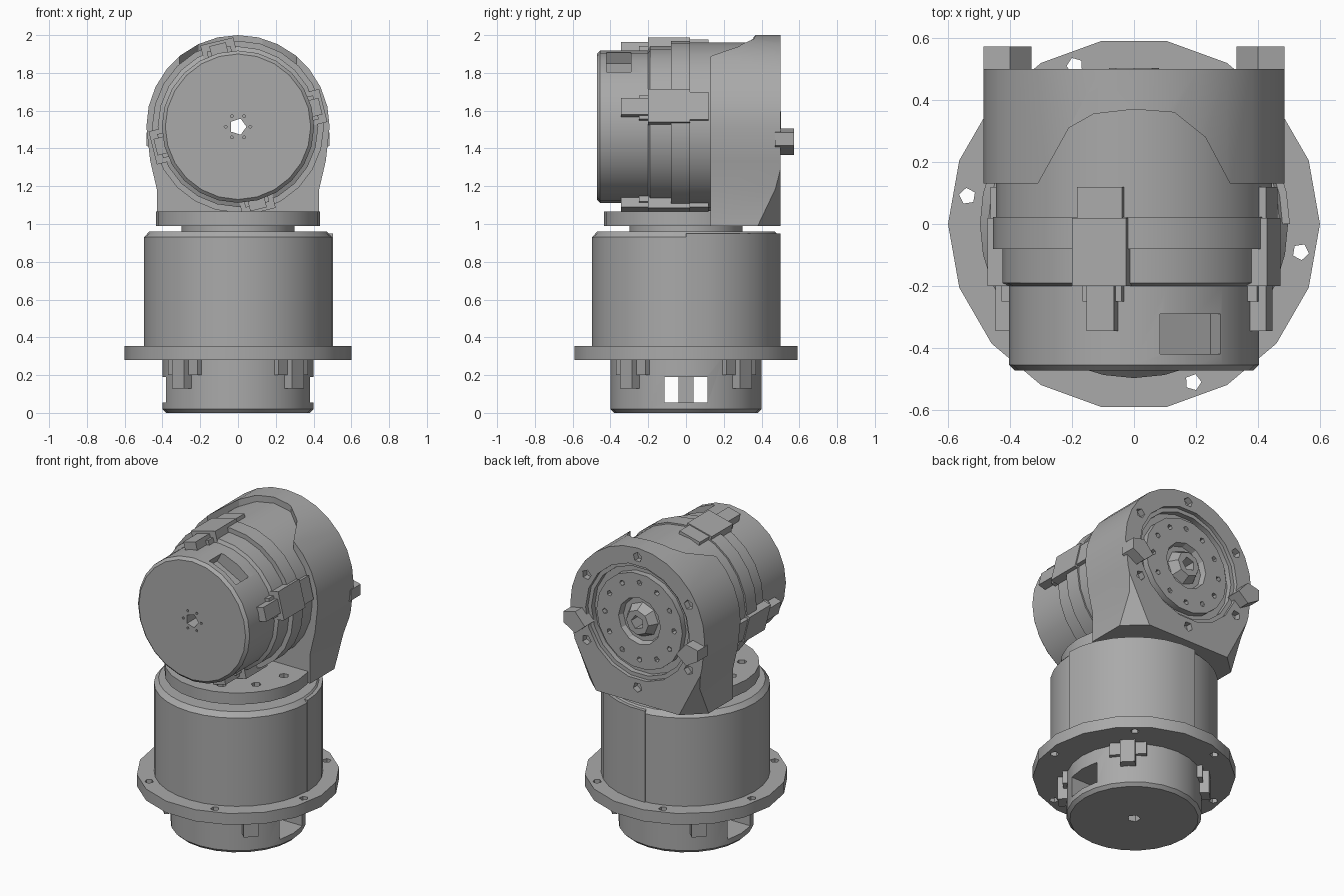
import bpy, bmesh
from math import cos, sin, pi, radians
from mathutils import Matrix, Vector

cube = bpy.data.objects.get("Cube")
if cube:
    bpy.data.objects.remove(cube)

grey = bpy.data.materials.new("machine grey")
grey.use_nodes = True
grey.diffuse_color = (0.4, 0.4, 0.4, 1)
grey.node_tree.nodes["Principled BSDF"].inputs["Base Color"].default_value = (0.4, 0.4, 0.4, 1)

UP = Matrix.Identity(4)                                   # lower axis: height runs along z
AXLE = Matrix.Translation((0, 0, 1.515)) @ Matrix.Rotation(-pi / 2, 4, 'X')  # height runs along y
parts = []


def finish(name, bm, matrix=UP, part=True):
    bmesh.ops.transform(bm, matrix=matrix, verts=bm.verts)
    bmesh.ops.recalc_face_normals(bm, faces=bm.faces)
    mesh = bpy.data.meshes.new(name)
    bm.to_mesh(mesh)
    bm.free()
    mesh.materials.append(grey)
    ob = bpy.data.objects.new(name, mesh)
    bpy.context.collection.objects.link(ob)
    if part:
        parts.append(ob)
    return ob


def add_lathe(bm, profile, sides, offset=(0, 0), turn=0.0):
    rings = [[bm.verts.new((offset[0] + r * cos(turn + 2 * pi * i / sides),
                            offset[1] + r * sin(turn + 2 * pi * i / sides), h))
              for i in range(sides)] for r, h in profile]
    for a, b in zip(rings, rings[1:]):
        for i in range(sides):
            j = (i + 1) % sides
            bm.faces.new((a[i], a[j], b[j], b[i]))
    bm.faces.new(rings[0][::-1])
    bm.faces.new(rings[-1])


def lathe(name, profile, sides, matrix=UP):
    bm = bmesh.new()
    add_lathe(bm, profile, sides)
    return finish(name, bm, matrix)


def add_prism(bm, points, low, high):
    bottom = [bm.verts.new((x, y, low)) for x, y in points]
    top = [bm.verts.new((x, y, high)) for x, y in points]
    bm.faces.new(bottom[::-1])
    bm.faces.new(top)
    for i in range(len(points)):
        j = (i + 1) % len(points)
        bm.faces.new((bottom[i], bottom[j], top[j], top[i]))


def add_block(bm, angle, inner, outer, width, low, high):
    """Box spanning a radial, tangential and axial range."""
    m = (Matrix.Rotation(radians(angle), 4, 'Z')
         @ Matrix.Translation(((inner + outer) / 2, 0, (low + high) / 2))
         @ Matrix.Diagonal((outer - inner, width, high - low, 1)))
    bmesh.ops.create_cube(bm, size=1, matrix=m)


def cut(target, bm, matrix=UP):
    cutter = finish("cutter", bm, matrix, part=False)
    cutter.hide_render = True
    mod = target.modifiers.new("cut", 'BOOLEAN')
    mod.object, mod.operation, mod.solver = cutter, 'DIFFERENCE', 'EXACT'
    bpy.context.view_layer.objects.active = target
    bpy.ops.object.modifier_apply(modifier=mod.name)
    bpy.data.objects.remove(cutter)


def drill(target, ring, count, radius, low, high, start=0.0, matrix=UP, sides=6):
    bm = bmesh.new()
    for k in range(count):
        a = radians(start) + 2 * pi * k / count
        add_lathe(bm, [(radius, low), (radius, high)], sides, (ring * cos(a), ring * sin(a)), a)
    cut(target, bm, matrix)


# Lower drive: end cap with see-through windows and a wiring hole
base_cap = lathe("base_cap", [(0.38, 0), (0.4, 0.02), (0.4, 0.3)], 24)
bm = bmesh.new()
add_block(bm, 0, -0.5, 0.5, 0.23, 0.055, 0.19)
cut(base_cap, bm)
drill(base_cap, 0, 1, 0.04, -0.1, 0.1, sides=5)
bm = bmesh.new()
add_block(bm, 0, 0.12, 0.2, 0.08, 0.04, 0.2)
finish("inner_post", bm)

# Lower drive: clamp lugs under the flange
for k in range(4):
    bm = bmesh.new()
    add_block(bm, 45 + 90 * k, 0.36, 0.415, 0.22, 0.2, 0.3)
    add_block(bm, 45 + 90 * k, 0.36, 0.45, 0.09, 0.13, 0.3)
    finish("base_lug", bm)

# Mounting flange and main body
flange = lathe("mounting_flange", [(0.6, 0.28), (0.6, 0.355)], 18)
drill(flange, 0.545, 6, 0.027, 0.2, 0.4, start=-9.5, sides=5)
lathe("main_body", [(0.497, 0.34), (0.497, 0.93), (0.47, 0.96)], 32)
bm = bmesh.new()
arc = [(0.503 * cos(radians(a)), 0.503 * sin(radians(a))) for a in range(0, 97, 12)]
add_prism(bm, [(0.3, 0.0)] + arc + [(0.0, 0.3)], 0.34, 0.95)
finish("body_shoulder", bm)

# Rotating output disk between the drives
lathe("output_neck", [(0.3, 0.94), (0.3, 1.0)], 24)
disk = lathe("output_disk", [(0.435, 0.99), (0.435, 1.065)], 24)
drill(disk, 0.33, 10, 0.03, 1.03, 1.1)

# Upper drive motor, with a hole along the whole axle
motor = lathe("upper_motor", [(0.385, -0.472), (0.403, -0.455), (0.403, -0.2), (0.425, -0.19),
                              (0.425, -0.08), (0.455, -0.08), (0.455, 0.022), (0.445, 0.022),
                              (0.445, 0.4)], 24, AXLE)
bm = bmesh.new()
for angle in (62, 242):
    add_block(bm, -angle, 0.32, 0.5, 0.22, -0.42, -0.29)
cut(motor, bm, AXLE)
drill(motor, 0, 1, 0.045, -0.6, 0.6, matrix=AXLE, sides=5)
drill(motor, 0.065, 6, 0.008, -0.6, -0.44, matrix=AXLE)

# Upper drive: four clamp lugs with narrow arms
for k in range(4):
    bm = bmesh.new()
    angle = -14 - 90 * k
    add_block(bm, angle, 0.38, 0.465, 0.18, -0.2, 0.02)
    add_block(bm, angle, 0.38, 0.458, 0.15, 0.0, 0.12)
    add_block(bm, angle, 0.38, 0.45, 0.09, -0.345, -0.18)
    add_block(bm, angle, 0.38, 0.425, 0.13, -0.25, -0.18)
    finish("motor_lug", bm, AXLE)

# Elbow housing: rounded upright, front edge notched over the motor
outline = [(0.43, 0.525), (0.43, 0.33), (0.465, 0.18)]
outline += [(0.485 * cos(pi * i / 14), -0.485 * sin(pi * i / 14)) for i in range(15)]
outline += [(-x, y) for x, y in outline[2::-1]]
bm = bmesh.new()
add_prism(bm, outline, 0.13, 0.5)
bmesh.ops.transform(bm, matrix=AXLE, verts=bm.verts)
for side in (1, -1):                                      # lower rear corner chamfers
    a, b, c = (Vector((side * x, y, z)) for x, y, z in
               ((0.3, 0.5, 0.99), (0.43, 0.38, 0.99), (0.46, 0.5, 1.3)))
    normal = (b - a).cross(c - a)
    if normal.y < 0:
        normal.negate()
    cutg = bmesh.ops.bisect_plane(bm, geom=bm.verts[:] + bm.edges[:] + bm.faces[:],
                                  plane_co=a, plane_no=normal, clear_outer=True)
    rim = [e for e in cutg["geom_cut"] if isinstance(e, bmesh.types.BMEdge)]
    bmesh.ops.holes_fill(bm, edges=[e for e in rim if e.is_boundary])
housing = finish("elbow_housing", bm)
bm = bmesh.new()
add_prism(bm, [(-0.36, 0.05), (0.36, 0.05), (0.31, 0.13), (0.23, 0.28), (0.13, 0.36),
               (0.0, 0.37), (-0.13, 0.355), (-0.21, 0.31), (-0.31, 0.13)], 1.6, 2.1)
cut(housing, bm)

# Rear face: round recess, bolt holes and axle hole
bm = bmesh.new()
add_lathe(bm, [(0.35, 0.44), (0.35, 0.475), (0.375, 0.475), (0.375, 0.6)], 18)
cut(housing, bm, AXLE)
drill(housing, 0.425, 6, 0.032, 0.46, 0.6, start=30, matrix=AXLE, sides=5)
drill(housing, 0, 1, 0.045, -0.6, 0.6, matrix=AXLE, sides=5)

# Rear output plate with a dished hub
plate = lathe("rear_plate", [(0.31, 0.42), (0.31, 0.48)], 18, AXLE)
bm = bmesh.new()
add_lathe(bm, [(0.14, 0.445), (0.19, 0.6)], 12)
cut(plate, bm, AXLE)
drill(plate, 0.25, 12, 0.018, 0.45, 0.6, matrix=AXLE, sides=5)
drill(plate, 0, 1, 0.045, 0.3, 0.6, matrix=AXLE, sides=5)
hub = lathe("rear_hub", [(0.12, 0.43), (0.08, 0.503)], 8, AXLE)
drill(hub, 0, 1, 0.045, 0.3, 0.6, matrix=AXLE, sides=5)

# Rear stop knobs on both sides
for side in (1, -1):
    bm = bmesh.new()
    add_prism(bm, [(side * x, y) for x, y in
                   ((0.33, 0.09), (0.4, 0.15), (0.485, 0.1), (0.485, 0.03), (0.4, 0.01))], 0.47, 0.572)
    finish("stop_knob", bm, AXLE)

# Smooth shading with sharp edges kept
bpy.ops.object.select_all(action='DESELECT')
for ob in parts:
    ob.select_set(True)
bpy.context.view_layer.objects.active = parts[0]
bpy.ops.object.shade_smooth_by_angle(angle=radians(28))
